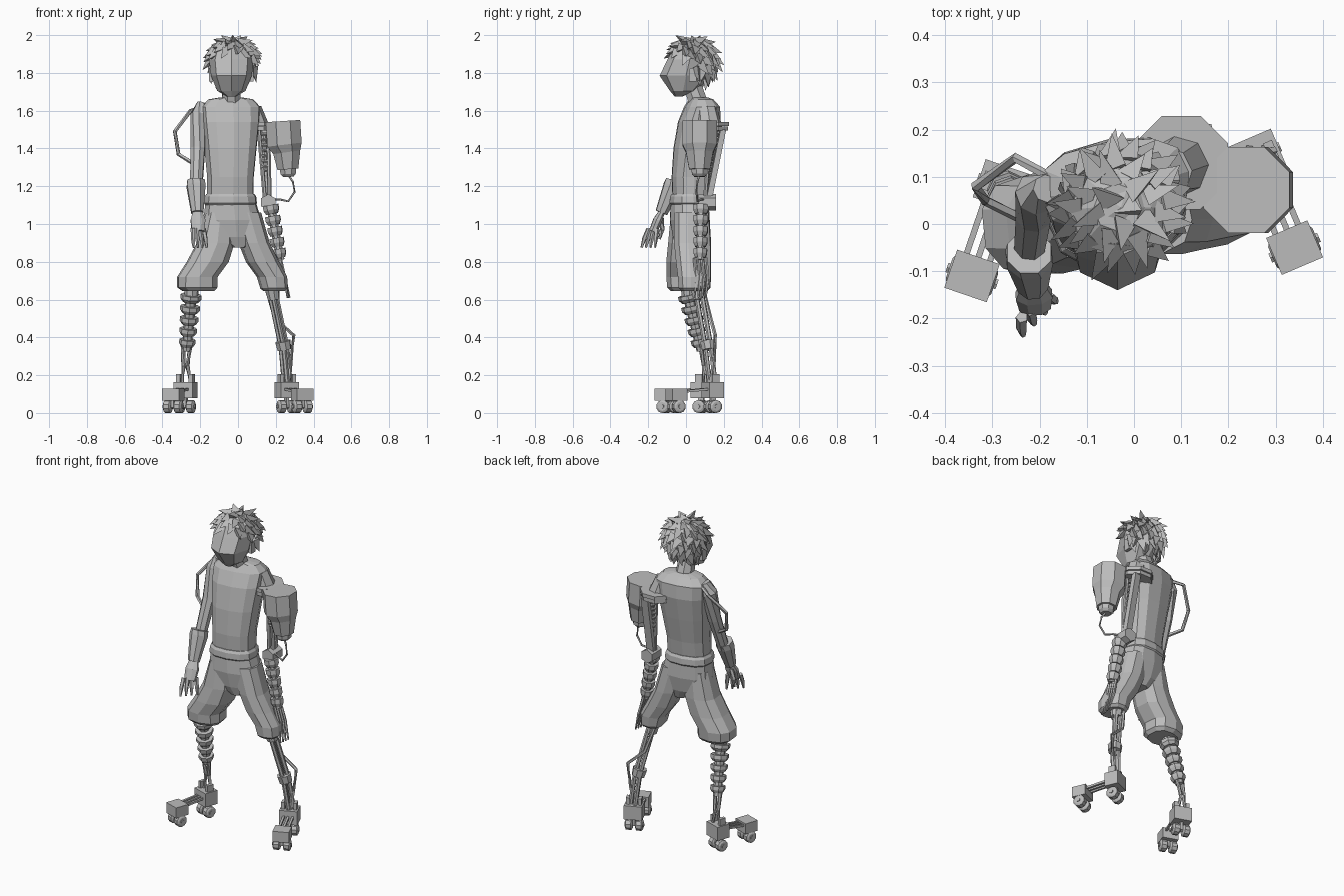
import bpy, bmesh, math, random
from mathutils import Vector, Matrix

cube = bpy.data.objects.get("Cube")
if cube:
    bpy.data.objects.remove(cube, do_unlink=True)
random.seed(4)

grey = bpy.data.materials.new("plain grey")
grey.use_nodes = True
grey.diffuse_color = (0.5, 0.5, 0.5, 1)
grey.node_tree.nodes["Principled BSDF"].inputs["Base Color"].default_value = grey.diffuse_color


def finish(name, bm):
    bmesh.ops.recalc_face_normals(bm, faces=bm.faces)
    mesh = bpy.data.meshes.new(name)
    bm.to_mesh(mesh)
    bm.free()
    mesh.materials.append(grey)
    obj = bpy.data.objects.new(name, mesh)
    bpy.context.collection.objects.link(obj)
    return obj


def skin(name, rings):
    """Bridge rings of points into a closed surface."""
    bm = bmesh.new()
    loops = [[bm.verts.new(p) for p in ring] for ring in rings]
    n = len(loops[0])
    for low, high in zip(loops, loops[1:]):
        for i in range(n):
            j = (i + 1) % n
            bm.faces.new((low[i], low[j], high[j], high[i]))
    bm.faces.new(loops[0])
    bm.faces.new(loops[-1])
    return finish(name, bm)


def loft(name, sections, n=10, turn=0.0, power=0.8):
    """Level sections: z, centre x, centre y, half width, half depth."""
    rings = []
    for z, cx, cy, rx, ry in sections:
        ring = []
        for i in range(n):
            a = math.tau * i / n - math.pi / 2
            c, s = math.cos(a), math.sin(a)
            p = Vector((rx * math.copysign(abs(c) ** power, c),
                        ry * math.copysign(abs(s) ** power, s), 0))
            ring.append(Matrix.Rotation(turn, 3, "Z") @ p + Vector((cx, cy, z)))
        rings.append(ring)
    return skin(name, rings)


def limb(name, points, radii, n=6, flat=1.0):
    """Rings set square to a path; a single radius gives a plain tube."""
    pts = [Vector(p) for p in points]
    if not isinstance(radii, (list, tuple)):
        radii = [radii] * len(pts)
    rings = []
    for k, (p, r) in enumerate(zip(pts, radii)):
        way = pts[min(k + 1, len(pts) - 1)] - pts[max(k - 1, 0)]
        q = way.to_track_quat("Z", "Y")
        rings.append([p + q @ Vector((r * math.cos(a), r * flat * math.sin(a), 0))
                      for a in (math.tau * (i + 0.5) / n for i in range(n))])
    return skin(name, rings)


def box(name, centre, size, turn=0.0):
    bm = bmesh.new()
    place = (Matrix.Translation(centre) @ Matrix.Rotation(turn, 4, "Z")
             @ Matrix.Diagonal((*size, 1)))
    bmesh.ops.create_cube(bm, size=1, matrix=place)
    return finish(name, bm)


def segments(name, start, end, count, r0, r1, fill=0.7):
    """A row of tapered collars on a thin core."""
    a, b = Vector(start), Vector(end)
    limb(name + "_core", (a, b), (r0 * 0.55, r1 * 0.6), 8)
    for i in range(count):
        t, u = i / count, (i + fill) / count
        r = r0 + (r1 - r0) * t
        p, q = a.lerp(b, t), a.lerp(b, u)
        limb(f"{name}_collar_{i + 1}", (p, p.lerp(q, 0.55), q), (r, r, r * 0.75), 8)


# Torso, neck and shorts
loft("torso", [(1.14, -.04, .02, .125, .09), (1.25, -.04, .025, .125, .1),
               (1.4, -.04, .045, .14, .11), (1.54, -.04, .07, .155, .11),
               (1.62, -.04, .085, .16, .09), (1.66, -.038, .08, .12, .06),
               (1.67, -.036, .07, .06, .045)], 12, 0.17, 0.75)
limb("neck", [(-.035, .065, 1.64), (-.035, .03, 1.75)], [.055, .048], 8)
loft("waistband", [(1.1, -.04, .02, .134, .1), (1.11, -.04, .02, .142, .108),
                   (1.145, -.04, .02, .138, .106), (1.16, -.04, .02, .128, .097)], 12, 0.15)
loft("shorts_hips", [(.875, 0, .02, .04, .07), (.93, -.02, .02, .12, .09),
                     (1.02, -.03, .02, .155, .105), (1.13, -.04, .02, .132, .1)], 12, 0.15)
loft("shorts_right_leg", [(.645, -.21, 0, .085, .08), (.665, -.215, 0, .108, .1),
                          (.72, -.215, 0, .108, .105), (.8, -.16, 0, .112, .105),
                          (.9, -.118, .005, .1, .1), (1.06, -.1, .01, .075, .09)], 10, 0.1)
loft("shorts_left_leg", [(.645, .19, .045, .055, .07), (.66, .19, .045, .07, .085),
                         (.72, .18, .045, .078, .09), (.8, .13, .04, .086, .095),
                         (.9, .085, .035, .08, .1), (1.06, .04, .03, .08, .095)], 10, 0.2)

# Head with a pointed face
loft("head", [(1.675, -.035, -.04, .025, .02), (1.705, -.035, -.015, .075, .07),
              (1.785, -.035, 0, .108, .14), (1.87, -.035, .02, .118, .118),
              (1.93, -.035, .03, .1, .1), (1.97, -.035, .035, .05, .05)], 8, 0, 0.9)
for side in (-1, 1):
    box("ear", (-.035 + side * .108, .035, 1.79), (.02, .04, .07))

# Hair: a cap with overlapping spikes
hair_mid = Vector((-.028, .035, 1.86))
hair_size = Vector((.12, .118, .115))
bm = bmesh.new()
bmesh.ops.create_icosphere(bm, subdivisions=2, radius=1)
bare = [v for v in bm.verts if v.co.z < -.75 or (v.co.y < .15 and v.co.z < .3)]
bmesh.ops.delete(bm, geom=bare, context="VERTS")
for v in bm.verts:
    v.co = hair_mid + v.co * random.uniform(.96, 1.06) * hair_size
finish("hair_cap", bm)

bm = bmesh.new()
count = 105
for i in range(count):
    h = 1 - 1.75 * (i + 0.5) / count
    a = i * 2.4
    w = math.sqrt(1 - h * h)
    n = Vector((w * math.cos(a), w * math.sin(a), h))
    if n.y < .1 and h < (.42 if n.y < -.4 else .1):
        continue
    down = Vector((n.x * h, n.y * h, -w))
    swirl = Vector((-n.y, n.x, 0))
    way = (n * .45 + down * .75 + swirl * random.uniform(-.3, .5)).normalized()
    base = hair_mid + n * .93 * hair_size
    tip = base + way * random.uniform(.06, .085)
    tip.z = min(tip.z, 2.0)
    q = way.to_track_quat("Z", "Y")
    ring = [bm.verts.new(base + q @ Vector((.032 * math.cos(k * math.tau / 3),
                                            .032 * math.sin(k * math.tau / 3), 0)))
            for k in range(3)]
    top = bm.verts.new(tip)
    bm.faces.new(ring)
    for k in range(3):
        bm.faces.new((ring[k], ring[(k + 1) % 3], top))
for v in bm.verts:
    v.co.z = min(v.co.z, 2.0)
finish("hair_spikes", bm)

# Right arm with cuff, hand and outer pipe
limb("right_upper_arm", [(-.185, .075, 1.64), (-.205, .065, 1.58), (-.212, .02, 1.4),
                         (-.222, -.06, 1.18)], [.03, .047, .04, .034], 8)
limb("right_forearm_cuff", [(-.222, -.06, 1.23), (-.222, -.07, 1.2), (-.215, -.13, 1.06)],
     [.05, .053, .034], 8)
limb("right_palm", [(-.214, -.125, 1.07), (-.212, -.15, 1.02), (-.21, -.175, .96)],
     [.026, .042, .036], 8, 0.6)
for i in range(4):
    s = i / 3 - .5
    limb(f"right_finger_{i + 1}",
         [(-.21 + s * .055, -.175 + s * .045, .975), (-.205 + s * .065, -.19 + s * .06, .925),
          (-.2 + s * .07, -.2 + s * .07, .875)], [.013, .012, .006], 5)
limb("right_thumb", [(-.225, -.13, 1.03), (-.24, -.125, .97), (-.238, -.14, .92)],
     [.014, .013, .007], 5)
limb("right_arm_pipe", [(-.18, .1, 1.62), (-.25, .14, 1.6), (-.335, .08, 1.49),
                        (-.315, .05, 1.37), (-.235, .01, 1.32)], .011, 5)

# Left shoulder plate, canister and cable
for z, r in ((1.505, .1), (1.53, .107)):
    limb("shoulder_plate", [(.1, .13, z - .011), (.1, .13, z + .011)], r, 8)
limb("left_shoulder", [(.07, .11, 1.61), (.1, .125, 1.5)], [.055, .07], 8)
box("canister_bracket", (.19, .11, 1.52), (.12, .05, .03), -.4)
limb("canister", [(.238, .072, 1.545), (.246, .072, 1.42), (.258, .072, 1.38),
                  (.264, .072, 1.29)], [.099, .099, .078, .06], 8)
limb("canister_nozzle", [(.264, .072, 1.3), (.266, .072, 1.265), (.267, .072, 1.25)],
     [.048, .044, .03], 8)
limb("canister_cable", [(.267, .07, 1.26), (.29, .06, 1.225), (.3, .055, 1.17),
                        (.265, .06, 1.12), (.22, .08, 1.13), (.17, .1, 1.13)], .006, 5)

# Left mechanical arm
limb("left_arm_strut", [(.145, .195, 1.5), (.155, .12, 1.13)], .03, 4, 0.7)
for dx, dy in ((-.03, -.055), (.02, -.06)):
    limb("left_arm_rod", [(.14 + dx, .19 + dy, 1.5), (.158 + dx / 2, .13 + dy / 2, 1.12)], .011, 6)
segments("left_arm_spring", (.135, .15, 1.48), (.145, .12, 1.28), 7, .026, .024, .5)
limb("left_elbow", [(.16, .065, 1.115), (.16, .16, 1.115)], .043, 6)
segments("left_forearm", (.172, .08, 1.1), (.225, .075, .81), 5, .044, .037, .8)
for i in range(4):
    y = .045 + i * .02
    limb(f"left_finger_{i + 1}", [(.222, y, .82), (.246, y + .01, .72), (.262 + i * .004, y, .61)],
         [.01, .009, .005], 5)

# Right mechanical leg
limb("right_knee", [(-.245, .01, .68), (-.248, .015, .6)], [.04, .036], 8)
segments("right_shin", (-.248, .012, .625), (-.272, .08, .33), 5, .056, .04, .65)
for dx in (-.02, .02):
    limb("right_shin_rod", [(-.272 + dx, .075, .36), (-.278 + dx / 2, .095, .25),
                            (-.272 + dx * 1.3, .09, .14)], .012, 6)

# Left mechanical leg
limb("left_knee", [(.175, .06, .69), (.19, .07, .6)], [.042, .032], 8)
for dx, dy in ((-.016, .012), (.016, .012), (0, -.018)):
    limb("left_shin_rod", [(.18 + dx, .068 + dy, .65), (.243 + dx, .12 + dy, .35),
                           (.262 + dx, .145 + dy, .14)], .013, 6)
limb("left_shin_clamp", [(.237, .115, .38), (.246, .122, .335)], [.042, .038], 8)
limb("left_leg_pipe", [(.15, .09, .66), (.195, .13, .5), (.295, .155, .41),
                       (.28, .15, .28), (.27, .13, .16)], .01, 5)


def foot(side, heel, toe):
    """Ankle block and toe block joined by bars, each on a pair of wheels."""
    heel, toe = Vector(heel), Vector(toe)
    way = toe - heel
    turn = math.atan2(way.x, -way.y)
    across = Vector((math.cos(turn), math.sin(turn), 0))
    up = Vector((0, 0, 1))
    box(side + "_ankle_block", heel + up * .122, (.105, .085, .085), turn)
    box(side + "_toe_block", toe + up * .097, (.095, .085, .065), turn)
    for k in (-1, 0, 1):
        shift = across * k * .026
        limb(side + "_foot_bar", [heel + shift + up * .13, toe + shift + up * .11], .009, 4)
    for k in (-1, 1):
        box(side + "_ankle_lug", heel + across * k * .035 + up * .175, (.02, .04, .06), turn)
        for where in (heel, toe):
            mid = where + across * k * .03 + up * .034
            limb(side + "_wheel", [mid + across * d for d in (-.021, -.015, .015, .021)],
                 [.024, .035, .035, .024], 10)
    for where in (heel, toe):
        mid = where + up * .034
        limb(side + "_axle", [mid - across * .056, mid + across * .056], .012, 6)
        box(side + "_wheel_fork", mid + up * .025, (.016, .03, .06), turn)


foot("right", (-.278, .08, 0), (-.343, -.11, 0))
foot("left", (.258, .142, 0), (.34, -.05, 0))
